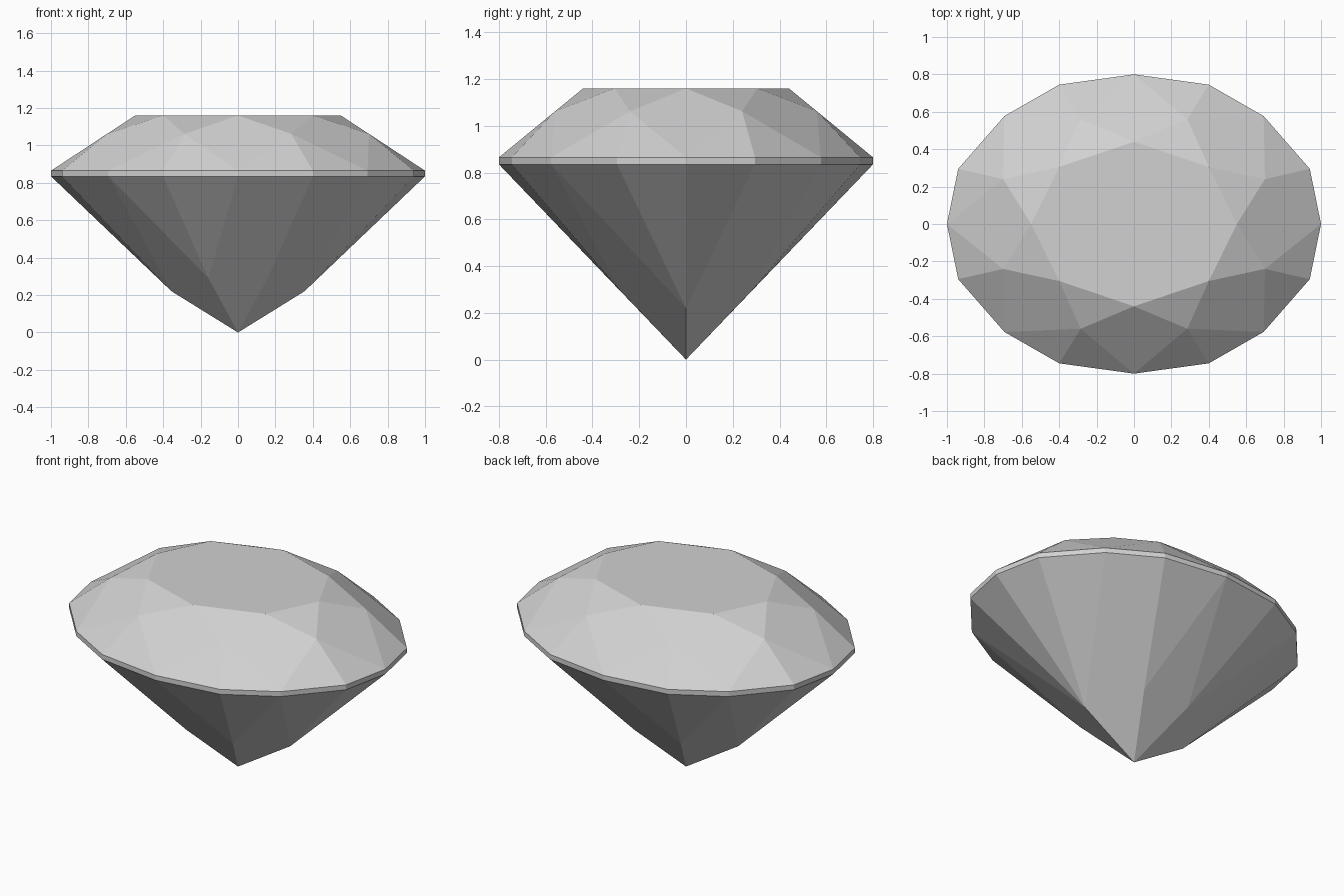
import bpy
import bmesh

cube = bpy.data.objects.get("Cube")
if cube:
    bpy.data.objects.remove(cube, do_unlink=True)

bm = bmesh.new()
cache = {}


def vert(x, y, z):
    """Return one shared vertex per position."""
    key = (round(x, 3) + 0.0, round(y, 3) + 0.0, round(z, 3))
    if key not in cache:
        cache[key] = bm.verts.new(key)
    return cache[key]


def ring(quarter, on_axis):
    """Mirror a quarter outline (from +x to +y) into a full counter-clockwise ring."""
    skip = 1 if on_axis else 0
    half = quarter + [(-x, y, z) for x, y, z in reversed(quarter)][skip:]
    lower = [(x, -y, z) for x, y, z in reversed(half)]
    if on_axis:
        lower = lower[1:-1]
    return [vert(*p) for p in half + lower]


def facet(*verts):
    if len(set(verts)) == len(verts):
        bm.faces.new(verts)


# Outlines: table, crown break points, girdle, pavilion break points, culet
outline = [(1, 0), (0.94, 0.295), (0.693, 0.577), (0.4, 0.745), (0, 0.8)]
table = ring([(0.55, 0, 1.16), (0.4, 0.305, 1.16), (0, 0.44, 1.16)], True)
crown = ring([(0.7, 0.24, 1.062), (0.285, 0.56, 1.062)], False)
girdle_top = ring([(x, y, 0.865) for x, y in outline], True)
girdle_low = ring([(x, y, 0.835) for x, y in outline], True)
# The end pair of pavilion points meets on the long axis as a short keel
pavilion = ring([(0.355, 0, 0.22), (0.158, 0.277, 0.29)], False)
culet = vert(0, 0, 0)

# Table
facet(*table)

# Crown and pavilion facets, one eighth at a time
for i in range(8):
    a, b, c = 2 * i, 2 * i + 1, (2 * i + 2) % 16
    facet(table[i], crown[i], table[(i + 1) % 8])
    facet(table[i], crown[i - 1], girdle_top[a], crown[i])
    facet(culet, pavilion[i - 1], girdle_low[a], pavilion[i])
    for top, middle in ((girdle_top, crown), (girdle_low, pavilion)):
        facet(middle[i], top[a], top[b])
        facet(middle[i], top[b], top[c])

# Girdle band
for i in range(16):
    j = (i + 1) % 16
    facet(girdle_low[i], girdle_low[j], girdle_top[j], girdle_top[i])

bmesh.ops.recalc_face_normals(bm, faces=bm.faces[:])
mesh = bpy.data.meshes.new("cut_gem")
bm.to_mesh(mesh)
bm.free()

# Material
grey = bpy.data.materials.new("light_grey")
grey.use_nodes = True
colour = (0.64, 0.64, 0.64, 1)
grey.diffuse_color = colour
grey.node_tree.nodes["Principled BSDF"].inputs["Base Color"].default_value = colour
mesh.materials.append(grey)

gem = bpy.data.objects.new("cut_gem", mesh)
bpy.context.collection.objects.link(gem)
